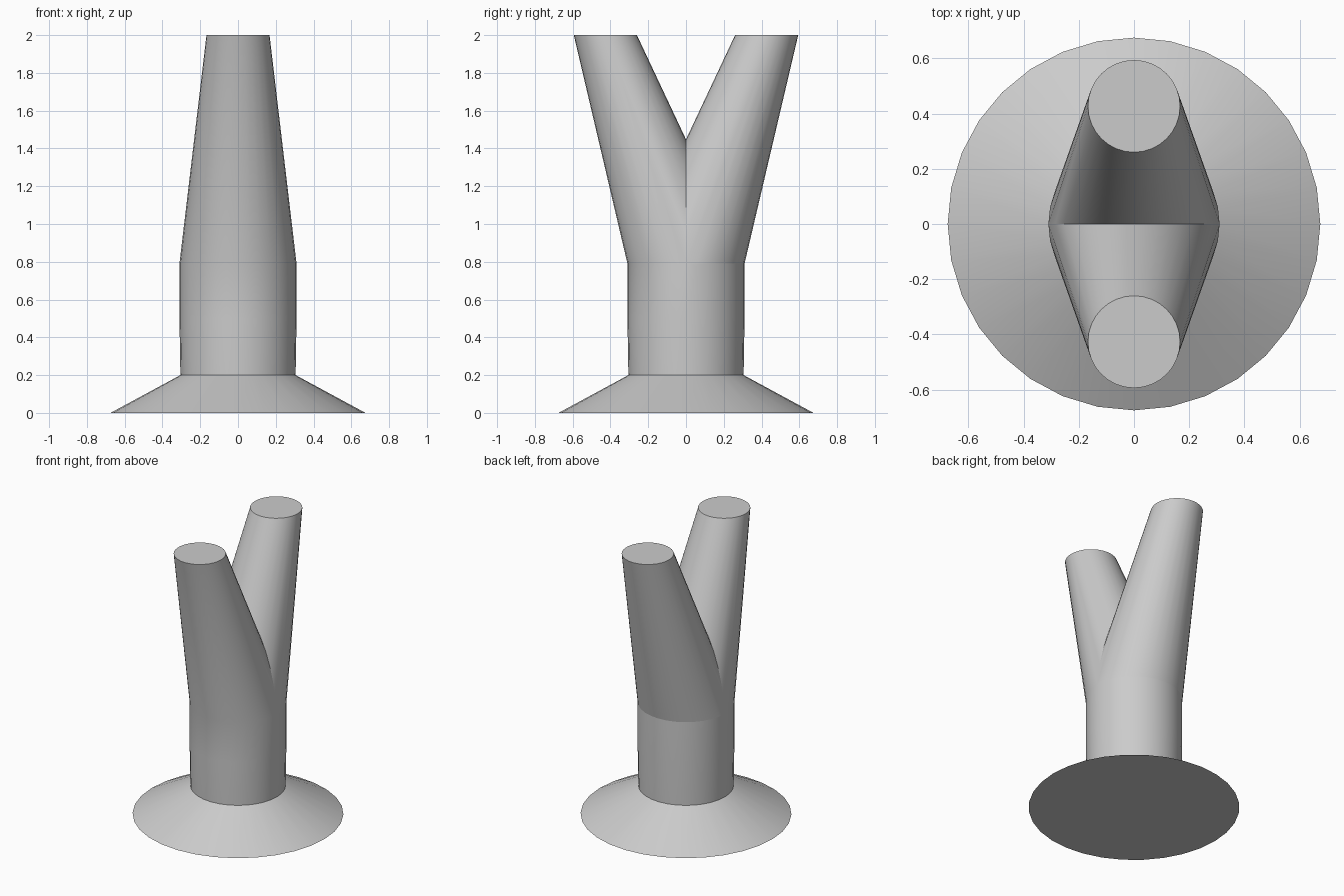
import bpy, bmesh, math

SIDES = 32
cube = bpy.data.objects.get("Cube")
if cube:
    bpy.data.objects.remove(cube, do_unlink=True)

grey = bpy.data.materials.new("plain grey")
grey.use_nodes = True
colour = (0.6, 0.6, 0.6, 1)
grey.diffuse_color = colour
grey.node_tree.nodes["Principled BSDF"].inputs["Base Color"].default_value = colour


def loft(bm, rings, cap_bottom=False, cap_top=False):
    """Join round rings given as (radius, y centre, height)."""
    loops = []
    for radius, y, z in rings:
        angles = [math.tau * i / SIDES for i in range(SIDES)]
        loops.append([bm.verts.new((radius * math.cos(a), y + radius * math.sin(a), z))
                      for a in angles])
    for low, high in zip(loops, loops[1:]):
        for i in range(SIDES):
            j = (i + 1) % SIDES
            bm.faces.new((low[i], low[j], high[j], high[i]))
    if cap_bottom:
        bm.faces.new(loops[0][::-1])
    if cap_top:
        bm.faces.new(loops[-1])


def finish(bm, name, sharp_rule=lambda edge: False):
    """Smooth the sides, keep hard edges sharp, and make the object."""
    bmesh.ops.remove_doubles(bm, verts=bm.verts[:], dist=0.0005)
    bm.normal_update()
    for face in bm.faces:
        face.smooth = True
    for edge in bm.edges:
        angle = edge.calc_face_angle(0) if len(edge.link_faces) == 2 else 0
        edge.smooth = angle < math.radians(30) and not sharp_rule(edge)
    mesh = bpy.data.meshes.new(name)
    bm.to_mesh(mesh)
    bm.free()
    mesh.materials.append(grey)
    obj = bpy.data.objects.new(name, mesh)
    bpy.context.collection.objects.link(obj)
    return obj


# Flared foot
foot = bmesh.new()
loft(foot, [(0.675, 0, 0), (0.305, 0, 0.2)], cap_bottom=True)
finish(foot, "flared_foot")

# Forked stem: two leaning, tapering branches trimmed where they meet
FORK = 0.79
stem = bmesh.new()
for side in (-1, 1):
    loft(stem, [(0.31, 0, FORK), (0.167, side * 0.427, 2)], cap_top=True)
    new_faces = [f for f in stem.faces if not f.tag]
    geom = new_faces + list({e for f in new_faces for e in f.edges})
    geom += list({v for f in new_faces for v in f.verts})
    bmesh.ops.bisect_plane(stem, geom=geom, dist=0.0001, plane_co=(0, 0, 0),
                           plane_no=(0, side, 0), clear_inner=True)
    for f in stem.faces:
        f.tag = True

# Round trunk under the fork
loft(stem, [(0.305, 0, 0.2), (0.31, 0, 0.5), (0.31, 0, FORK)])


def back_seam(edge):
    return all(abs(v.co.z - FORK) < 0.001 and v.co.y > -0.001 for v in edge.verts)


finish(stem, "forked_stem", back_seam)
